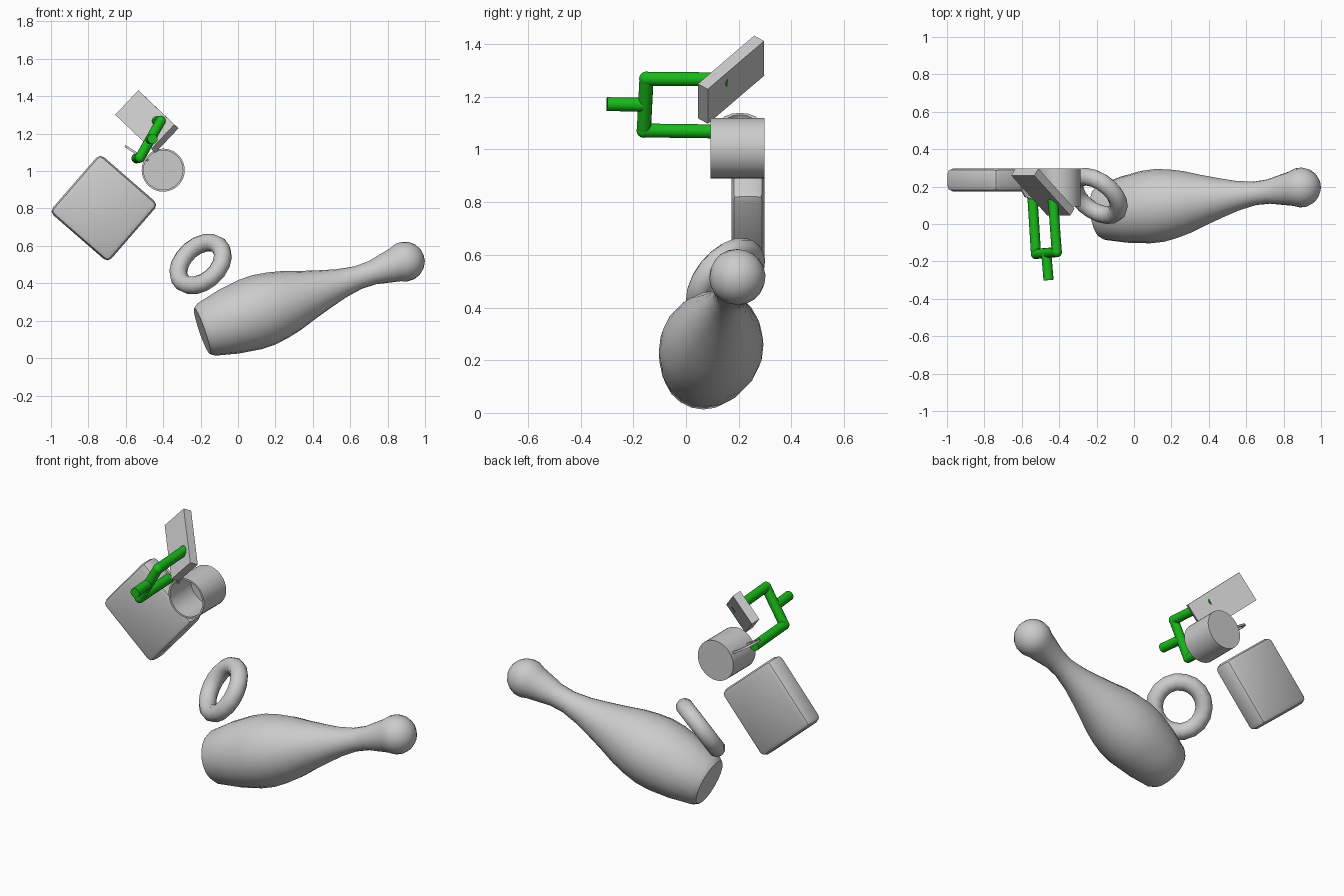
import bpy, bmesh, math
from mathutils import Vector, Matrix

if "Cube" in bpy.data.objects:
    bpy.data.objects.remove(bpy.data.objects["Cube"])


def finish(bm, name, matrix=None, angle=40):
    bmesh.ops.recalc_face_normals(bm, faces=bm.faces)
    mesh = bpy.data.meshes.new(name)
    bm.to_mesh(mesh)
    bm.free()
    ob = bpy.data.objects.new(name, mesh)
    bpy.context.collection.objects.link(ob)
    if matrix is not None:
        ob.matrix_world = matrix
    bpy.ops.object.select_all(action='DESELECT')
    ob.select_set(True)
    bpy.context.view_layer.objects.active = ob
    bpy.ops.object.shade_smooth_by_angle(angle=math.radians(angle))
    return ob


def along(origin, direction):
    """Matrix that puts local z along a direction."""
    return Matrix.Translation(origin) @ Vector(direction).to_track_quat('Z', 'Y').to_matrix().to_4x4()


def lathe(name, profile, segs, matrix):
    """Spin (radius, height) points around local z."""
    bm = bmesh.new()
    vs = [bm.verts.new((r, 0, h)) for r, h in profile]
    es = [bm.edges.new(p) for p in zip(vs, vs[1:])]
    bmesh.ops.spin(bm, geom=vs + es, cent=(0, 0, 0), axis=(0, 0, 1),
                   angle=math.tau, steps=segs, use_duplicate=False)
    bmesh.ops.remove_doubles(bm, verts=bm.verts, dist=0.0005)
    return finish(bm, name, matrix)


def box(name, size, matrix, bevel=0, segs=2):
    bm = bmesh.new()
    bmesh.ops.create_cube(bm, size=1, matrix=Matrix.Diagonal((*size, 1)))
    if bevel:
        bmesh.ops.bevel(bm, geom=bm.edges[:], offset=bevel, segments=segs,
                        profile=0.5, affect='EDGES')
    return finish(bm, name, matrix)


# Bowling pin lying on its side
base, head = Vector((-0.192, 0.058, 0.145)), Vector((0.892, 0.195, 0.516))
axis = head - base
L, R = axis.length, 0.107
profile = [(0, 0), (0.13, 0), (0.148, 0.025), (0.178, 0.15), (0.195, 0.27), (0.196, 0.35),
           (0.184, 0.43), (0.165, 0.51), (0.135, 0.60), (0.105, 0.70), (0.080, 0.79),
           (0.063, 0.89), (0.065, 0.97), (0.078, 1.03)]
profile += [(R * math.cos(a), L + R * math.sin(a))
            for a in (math.radians(d) for d in (-30, -10, 10, 30, 50, 70))]
profile.append((0, L + R))
lathe("bowling_pin", profile, 20, along(base, axis))

# Ring
ring = [(0.138 + 0.048 * math.cos(i * math.tau / 10), 0.048 * math.sin(i * math.tau / 10))
        for i in range(11)]
lathe("ring", ring, 18, along((-0.2, 0.15, 0.503), (0.5, 0.66, -0.55)))

# Cushioned square block
box("square_block", (0.415, 0.125, 0.412),
    Matrix.Translation((-0.717, 0.235, 0.802)) @ Matrix.Rotation(math.radians(41), 4, 'Y'), 0.03)

# Open mug, mouth towards the front
mug_y = 0.298
lathe("mug", [(0, 0), (0.115, 0), (0.115, 0.205), (0.105, 0.205), (0.105, 0.012), (0, 0.012)],
      36, along((-0.4, mug_y, 1.005), (0, -1, 0)))

# Thin mug handle
u = Vector((-0.845, 0, 0.534))
path = [(0.108, 0.072), (0.18, 0.072), (0.215, 0.06), (0.236, 0.03), (0.241, 0),
        (0.236, -0.03), (0.215, -0.06), (0.18, -0.072), (0.108, -0.072)]
bm = bmesh.new()
side = Vector((0.534, 0, 0.845)) * 0.006
rows = []
for r, y in path:
    inner = Vector((-0.4, 0.205 + y * 0.82, 1.005)) + u * (r - 0.014)
    outer = Vector((-0.4, 0.205 + y, 1.005)) + u * r
    rows.append([bm.verts.new(p) for p in (inner - side, inner + side, outer + side, outer - side)])
for a, b in zip(rows, rows[1:]):
    for i in range(4):
        j = (i + 1) % 4
        bm.faces.new((a[i], a[j], b[j], b[i]))
bm.faces.new(rows[0])
bm.faces.new(rows[-1])
finish(bm, "mug_handle")

# Leaning flat slab, spanned by its long, short and thin edges
corner = Vector((-0.532, 0.26, 1.433))
a = Vector((0.19, -0.215, -0.184))
b = Vector((-0.123, 0, -0.132))
c = a.cross(b).normalized() * 0.048
frame = Matrix((a.normalized(), b.normalized(), c.normalized())).transposed().to_4x4()
box("leaning_slab", (a.length, b.length, c.length),
    Matrix.Translation(corner + (a + b + c) / 2) @ frame)

# Green forked frame
green = bpy.data.materials.new("green")
green.diffuse_color = (0.01, 0.5, 0.01, 1)
green.use_nodes = True
green.node_tree.nodes["Principled BSDF"].inputs["Base Color"].default_value = green.diffuse_color


def tube(name, p, q, r=0.027):
    p, q = Vector(p), Vector(q)
    h = (q - p).length
    ob = lathe(name, [(0, 0), (r, 0), (r, h), (0, h)], 14, along(p, q - p))
    ob.data.materials.append(green)


top, low = (-0.413, -0.15, 1.268), (-0.524, -0.16, 1.072)
tube("fork_crossbar", top, low)
tube("fork_upper_prong", top, (-0.435, 0.155, 1.266))
tube("fork_lower_prong", low, (-0.543, 0.145, 1.068))
tube("fork_handle", (-0.469, -0.155, 1.17), (-0.457, -0.3, 1.172))
for name, p in (("fork_upper_joint", top), ("fork_lower_joint", low)):
    bm = bmesh.new()
    bmesh.ops.create_uvsphere(bm, u_segments=14, v_segments=8, radius=0.028)
    finish(bm, name, Matrix.Translation(p)).data.materials.append(green)
